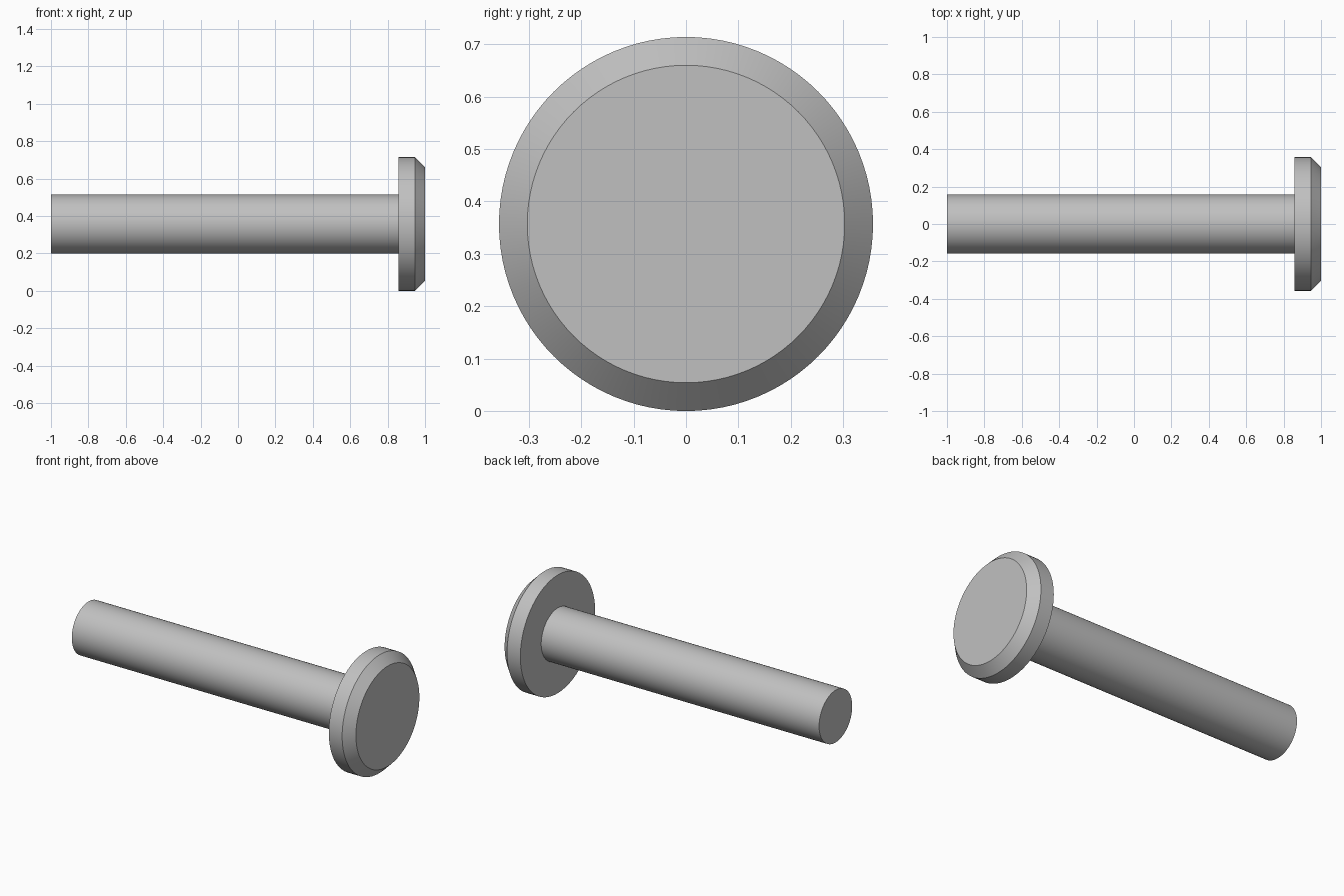
import bpy
import bmesh
from math import radians, tau
from mathutils import Matrix, Vector

cube = bpy.data.objects.get("Cube")
if cube:
    bpy.data.objects.remove(cube, do_unlink=True)

SEGMENTS = 96
SHAFT_R, HEAD_R, FACE_R = 0.158, 0.357, 0.303
HEAD_BACK, CHAMFER_START = 0.857, 0.946

steel = bpy.data.materials.new("light grey steel")
steel.use_nodes = True
colour = (0.53, 0.53, 0.53, 1)
steel.diffuse_color = colour
steel.node_tree.nodes["Principled BSDF"].inputs["Base Color"].default_value = colour


def lathe(name, profile):
    """Turn (x, radius) points around the x axis; radius 0 closes with a flat cap."""
    bm = bmesh.new()
    rings = []
    for x, radius in profile:
        if radius > 0:
            rings.append([bm.verts.new((x, *(Matrix.Rotation(tau * i / SEGMENTS, 2)
                                            @ Vector((radius, 0)))))
                          for i in range(SEGMENTS)])
    for a, b in zip(rings, rings[1:]):
        for i in range(SEGMENTS):
            j = (i + 1) % SEGMENTS
            bm.faces.new((a[i], b[i], b[j], a[j]))
    if profile[0][1] == 0:
        bm.faces.new(rings[0])
    if profile[-1][1] == 0:
        bm.faces.new(rings[-1][::-1])
    bmesh.ops.recalc_face_normals(bm, faces=bm.faces)
    # Open shells: make the end cap face outwards
    cap = max(bm.faces, key=lambda f: len(f.verts))
    if cap.normal.x * cap.calc_center_median().x < 0:
        bmesh.ops.reverse_faces(bm, faces=bm.faces)
    mesh = bpy.data.meshes.new(name)
    bm.to_mesh(mesh)
    bm.free()
    mesh.materials.append(steel)
    obj = bpy.data.objects.new(name, mesh)
    bpy.context.collection.objects.link(obj)
    obj.location.z = HEAD_R
    bpy.ops.object.select_all(action="DESELECT")
    obj.select_set(True)
    bpy.context.view_layer.objects.active = obj
    bpy.ops.object.shade_smooth_by_angle(angle=radians(30))
    return obj


# Plain round shaft, open where it meets the head
lathe("shaft", [(-1, 0), (-1, SHAFT_R), (HEAD_BACK, SHAFT_R)])

# Flat disc head with a chamfered outer rim
lathe("head", [(HEAD_BACK, SHAFT_R), (HEAD_BACK, HEAD_R), (CHAMFER_START, HEAD_R),
               (1, FACE_R), (1, 0)])
